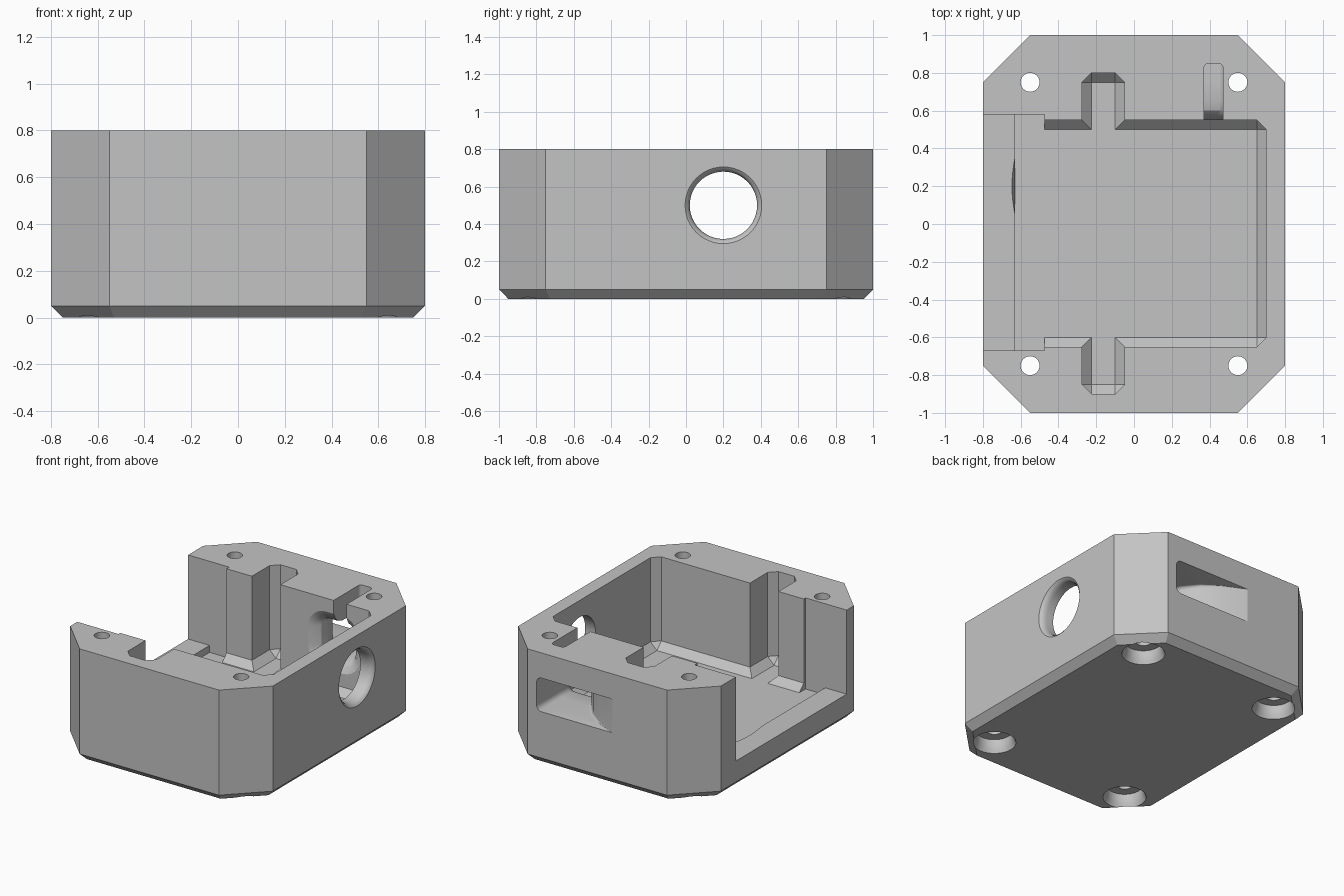
import bpy, bmesh, math
from mathutils import Matrix

cube = bpy.data.objects.get("Cube")
if cube:
    bpy.data.objects.remove(cube, do_unlink=True)

mat = bpy.data.materials.new("plain grey")
mat.use_nodes = True
grey = (0.55, 0.55, 0.55, 1)
mat.diffuse_color = grey
mat.node_tree.nodes["Principled BSDF"].inputs["Base Color"].default_value = grey


def finish(bm, name):
    bmesh.ops.recalc_face_normals(bm, faces=bm.faces[:])
    mesh = bpy.data.meshes.new(name)
    bm.to_mesh(mesh)
    bm.free()
    obj = bpy.data.objects.new(name, mesh)
    bpy.context.scene.collection.objects.link(obj)
    mesh.materials.append(mat)
    return obj


def loft(name, rings):
    """Skin closed rings of equal length and cap both ends."""
    bm = bmesh.new()
    rows = [[bm.verts.new(p) for p in ring] for ring in rings]
    n = len(rows[0])
    for a, b in zip(rows, rows[1:]):
        for i in range(n):
            j = (i + 1) % n
            bm.faces.new((a[i], a[j], b[j], b[i]))
    bm.faces.new(rows[0])
    bm.faces.new(rows[-1])
    return finish(bm, name)


def box(name, x, y, z, chamfer=0, bottom=True, segments=1):
    """Box with its upright edges, and if wanted its bottom edges, cut off."""
    bm = bmesh.new()
    bmesh.ops.create_cube(bm, size=1)
    for v in bm.verts:
        v.co = [r[0] if c < 0 else r[1] for c, r in zip(v.co, (x, y, z))]
    if chamfer:
        edges = [e for e in bm.edges
                 if abs(e.verts[0].co.z - e.verts[1].co.z) > 0.01
                 or (bottom and max(v.co.z for v in e.verts) < z[0] + 0.01)]
        bmesh.ops.bevel(bm, geom=edges, offset=chamfer, segments=segments,
                        profile=0.5, affect='EDGES')
    return finish(bm, name)


def turned(name, stations, place, n=48):
    """Round cutter along local z from (height, radius) stations."""
    rings = []
    for h, r in stations:
        angles = [2 * math.pi * i / n for i in range(n)]
        rings.append([place @ Matrix.Translation((r * math.cos(a), r * math.sin(a), h)).translation
                      for a in angles])
    return loft(name, rings)


def port_ring(y, x0, x1, half, r0, r1):
    """Rounded rectangle in the xz plane, with a corner radius for each side."""
    ring = []
    corners = ((x1 - r1, half - r1, r1, 0), (x0 + r0, half - r0, r0, 1),
               (x0 + r0, r0 - half, r0, 2), (x1 - r1, r1 - half, r1, 3))
    for cx, cz, r, quarter in corners:
        for k in range(7):
            a = math.pi / 2 * (quarter + k / 6)
            ring.append((cx + r * math.cos(a), y, 0.5 + cz + r * math.sin(a)))
    return ring


# Eight-sided block with a chamfered base
bm = bmesh.new()
outline = [(0.8, -0.75), (0.8, 0.75), (0.55, 1), (-0.55, 1),
           (-0.8, 0.75), (-0.8, -0.75), (-0.55, -1), (0.55, -1)]
base = bm.faces.new([bm.verts.new((x, y, 0)) for x, y in outline])
top = bmesh.ops.extrude_face_region(bm, geom=[base], use_keep_orig=True)
bmesh.ops.translate(bm, vec=(0, 0, 0.8),
                    verts=[g for g in top["geom"] if isinstance(g, bmesh.types.BMVert)])
bmesh.ops.recalc_face_normals(bm, faces=bm.faces[:])
bmesh.ops.bevel(bm, geom=[e for e in bm.edges if max(v.co.z for v in e.verts) < 0.01],
                offset=0.05, segments=1, affect='EDGES')
housing = finish(bm, "housing")

# Cavity, side notches, panel slot and open side
cutters = [
    box("cavity_cutter", (-0.6, 0.7), (-0.65, 0.55), (0.15, 1), 0.05),
    box("notch_cutter", (-0.275, -0.05), (-0.9, 0.8), (0.15, 1), 0.05),
    box("panel_slot_cutter", (-0.63, -0.475), (-0.67, 0.58), (0.15, 1)),
    box("open_side_cutter", (-1, -0.6), (-0.67, 0.58), (0.2, 1)),
]

# Round hole in the side wall with a rounded rim, and relief in the sill
along_x = Matrix.Translation((0, 0.2, 0.5)) @ Matrix.Rotation(math.pi / 2, 4, 'Y')
cutters.append(turned("side_hole_cutter", [(0.6, 0.18), (0.755, 0.18), (0.775, 0.184),
                                           (0.79, 0.192), (0.8, 0.205), (0.85, 0.205)], along_x))
cutters.append(turned("sill_relief_cutter", [(-0.655, 0.28), (-0.627, 0.343)], along_x))

# Curved cable port through the back wall
cutters.append(loft("cable_port_cutter", [
    port_ring(0.5, 0.17, 0.58, 0.205, 0.14, 0.14),
    port_ring(0.55, 0.17, 0.58, 0.205, 0.14, 0.14),
    port_ring(0.57, 0.21, 0.54, 0.165, 0.1, 0.1),
    port_ring(0.6, 0.24, 0.51, 0.135, 0.06, 0.06),
    port_ring(0.65, 0.25, 0.485, 0.12, 0.04, 0.04),
    port_ring(0.75, 0.22, 0.48, 0.12, 0.03, 0.04),
    port_ring(0.85, 0.14, 0.48, 0.12, 0.02, 0.04),
    port_ring(0.93, 0.03, 0.48, 0.12, 0.01, 0.04),
    port_ring(1.0, -0.12, 0.48, 0.12, 0.005, 0.04),
    port_ring(1.03, -0.19, 0.48, 0.12, 0.005, 0.04)]))
cutters.append(box("cable_slot_cutter", (0.37, 0.472), (0.5, 0.85), (0.5, 1), 0.025, False, 4))

# Screw holes with recesses underneath
for sx in (-1, 1):
    for sy in (-1, 1):
        place = Matrix.Translation((0.55 * sx, 0.75 * sy, 0))
        cutters.append(turned("screw_hole_cutter", [
            (-0.05, 0.14), (0, 0.14), (0.025, 0.128), (0.05, 0.12), (0.09, 0.118),
            (0.09001, 0.05), (0.9, 0.05)], place, 32))

bpy.context.view_layer.objects.active = housing
housing.select_set(True)
for cutter in cutters:
    cutter.hide_render = True
    mod = housing.modifiers.new("cut", 'BOOLEAN')
    mod.operation = 'DIFFERENCE'
    mod.solver = 'EXACT'
    mod.object = cutter
    bpy.ops.object.modifier_apply(modifier=mod.name)
    bpy.data.objects.remove(cutter, do_unlink=True)

bpy.ops.object.shade_smooth_by_angle(angle=math.radians(25))
